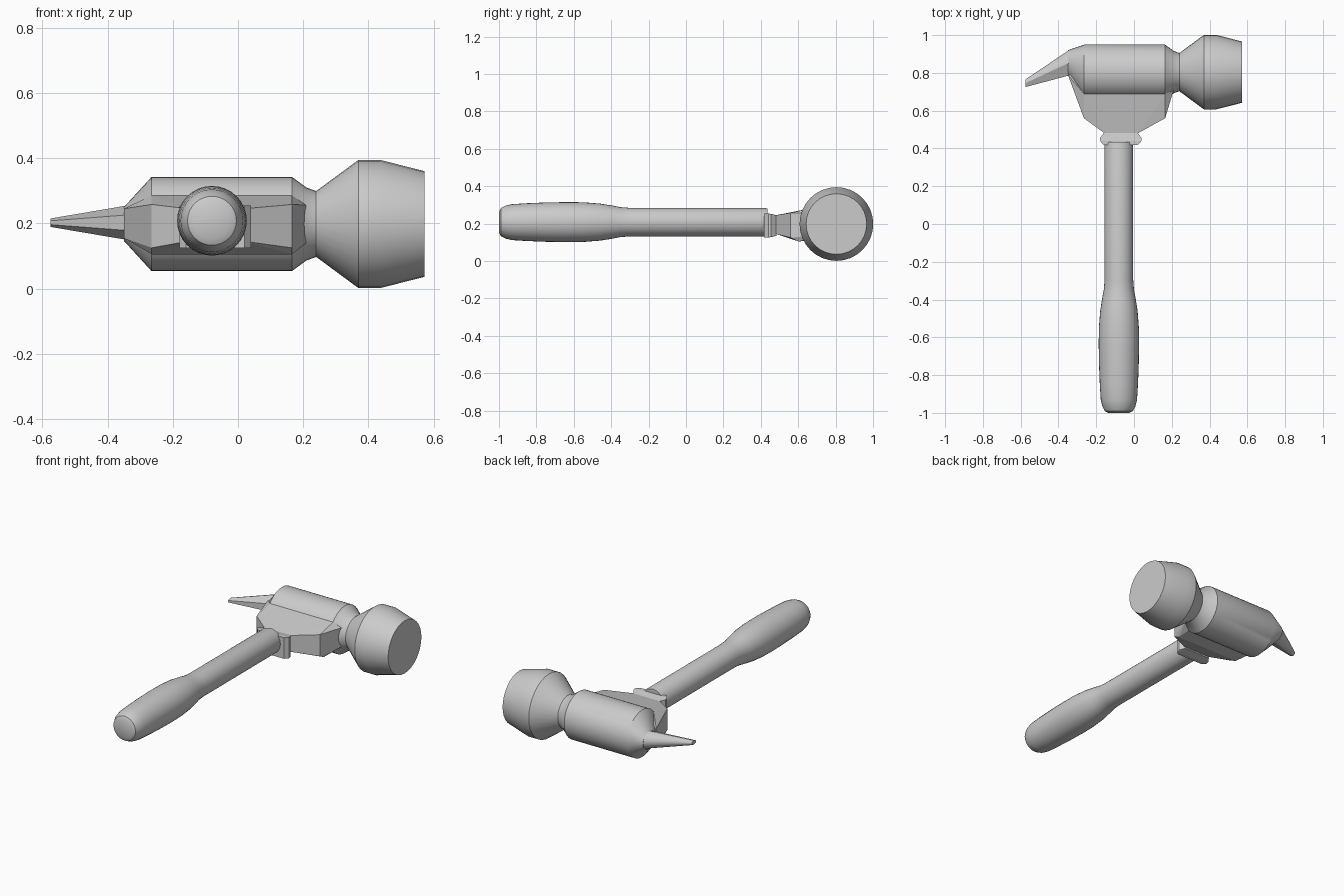
import bpy, bmesh
from math import sin, cos, pi, radians

if "Cube" in bpy.data.objects:
    bpy.data.objects.remove(bpy.data.objects["Cube"])

HEAD_Y, HEAD_Z = 0.804, 0.198
GRIP_X, GRIP_Z = -0.08, 0.208


def finish(name, bm, smooth=True):
    bmesh.ops.recalc_face_normals(bm, faces=bm.faces)
    for f in bm.faces:
        f.smooth = smooth
    for e in bm.edges:
        e.smooth = e.calc_face_angle(pi) < radians(28)
    me = bpy.data.meshes.new(name)
    bm.to_mesh(me)
    bm.free()
    ob = bpy.data.objects.new(name, me)
    bpy.context.collection.objects.link(ob)
    return ob


def loft(name, rings):
    bm = bmesh.new()
    loops = [[bm.verts.new(p) for p in ring] for ring in rings]
    n = len(loops[0])
    for a, b in zip(loops, loops[1:]):
        for i in range(n):
            j = (i + 1) % n
            bm.faces.new((a[i], a[j], b[j], b[i]))
    bm.faces.new(loops[0])
    bm.faces.new(loops[-1])
    return finish(name, bm)


def hull(name, points):
    bm = bmesh.new()
    for p in points:
        bm.verts.new(p)
    res = bmesh.ops.convex_hull(bm, input=bm.verts)
    loose = [v for v in bm.verts if not v.link_faces]
    bmesh.ops.delete(bm, geom=loose, context='VERTS')
    bmesh.ops.dissolve_limit(bm, angle_limit=radians(1), verts=bm.verts, edges=bm.edges)
    return finish(name, bm, False)


def circle(n=32):
    return [(cos(2 * pi * i / n), sin(2 * pi * i / n)) for i in range(n)]


# Handle with swollen grip, turned around the y axis
grip = [(-1.0, 0.055), (-0.99, 0.075), (-0.965, 0.088), (-0.93, 0.096), (-0.85, 0.101),
        (-0.75, 0.105), (-0.64, 0.107), (-0.55, 0.106), (-0.46, 0.099), (-0.39, 0.088),
        (-0.35, 0.080), (-0.30, 0.076), (0.42, 0.076), (0.435, 0.072)]
loft("handle", [[(GRIP_X + r * c, y, GRIP_Z + r * s) for c, s in circle()] for y, r in grip])

# Barrel, neck and striking face, turned around the x axis; left end tapers into the claw root
head = [(-0.265, 0.145), (0.165, 0.145), (0.21, 0.112), (0.24, 0.101),
        (0.37, 0.197), (0.435, 0.197), (0.573, 0.162)]
rings = [[(x, HEAD_Y + r * c, HEAD_Z + r * s) for c, s in circle()] for x, r in head]
root = [(-0.35, 0.853 + 0.067 * c, HEAD_Z + 0.052 * s) for c, s in circle()]
loft("hammer_head", [root] + rings)

# Claw: round on top, narrow flat underside
half = [(cos(pi * i / 12), sin(pi * i / 12)) for i in range(13)]
section = half + [(-0.45, -1), (0.45, -1)]
claw = [(-0.345, 0.853, 0.067, 0.052), (-0.575, 0.745, 0.020, 0.013)]
loft("claw", [[(x, y + ry * v, 0.202 + rz * u) for u, v in section] for x, y, ry, rz in claw])

# Faceted socket below the barrel: (x, y, lower z, upper z)
socket = [(-0.155, 0.48, 0.145, 0.245), (0.02, 0.48, 0.145, 0.245),
          (-0.265, 0.56, 0.125, 0.258), (0.165, 0.56, 0.125, 0.258),
          (-0.265, 0.60, 0.105, 0.266), (0.165, 0.60, 0.105, 0.266),
          (-0.265, 0.69, 0.11, 0.286), (0.165, 0.69, 0.11, 0.286),
          (-0.35, 0.79, 0.155, 0.245), (0.21, 0.71, 0.14, 0.256)]
hull("socket", [(x, y, z) for x, y, a, b in socket for z in (a, b)])

# Collar between socket and handle
collar = [(0.485, 0.088, 0.055), (0.455, 0.110, 0.060), (0.44, 0.110, 0.065), (0.418, 0.090, 0.065)]
hull("collar", [(-0.07 + sx * w, y, 0.19 + sz * h)
                for y, w, h in collar for sx in (-1, 1) for sz in (-1, 1)])
